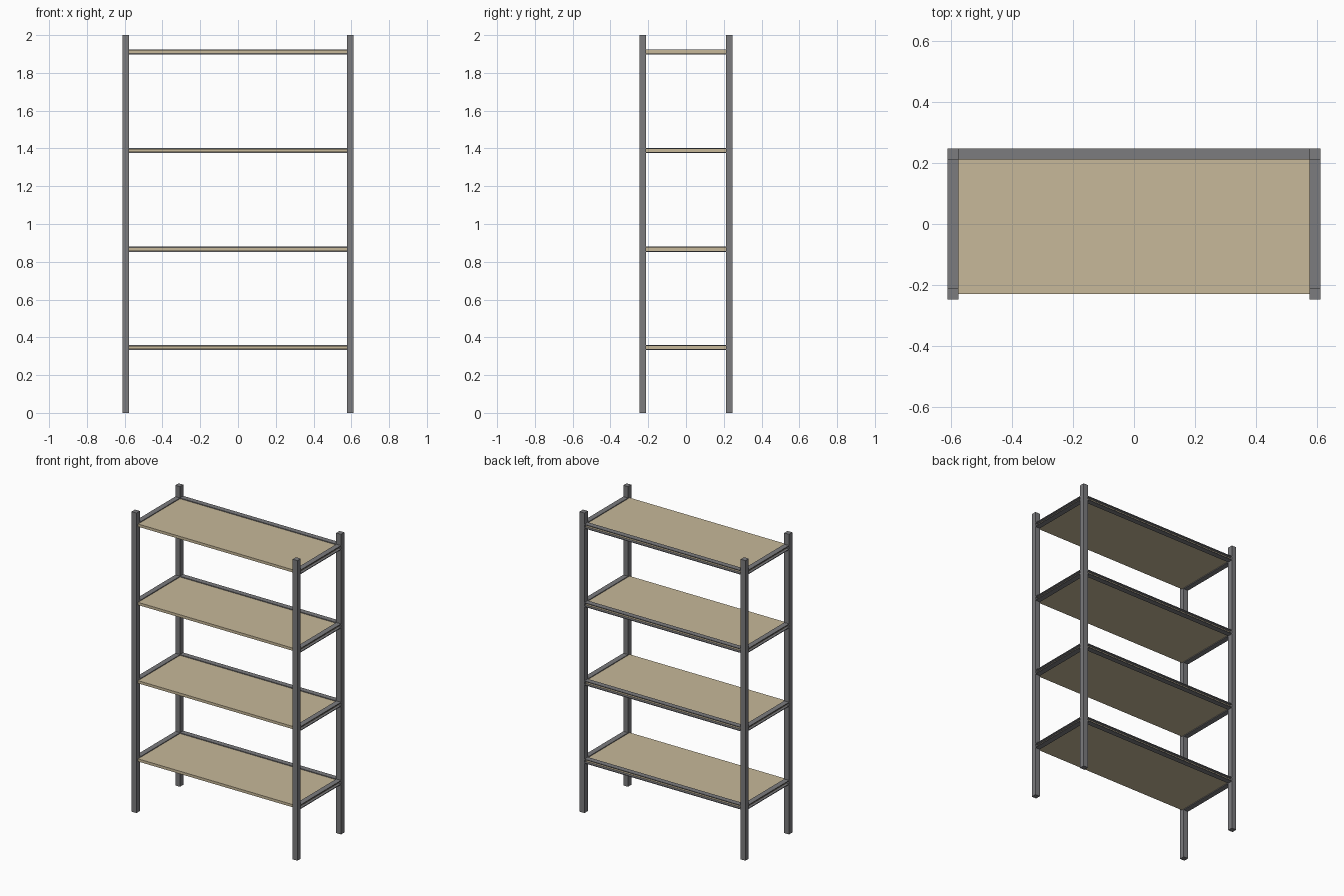
import bpy

if "Cube" in bpy.data.objects:
    bpy.data.objects.remove(bpy.data.objects["Cube"])

W, D, H = 1.222, 0.494, 2.0      # overall size
P = 0.035                        # post and rail width
PANEL_T, FLANGE_T = 0.018, 0.005
LEVELS = [0.346, 0.867, 1.389, 1.911]


def material(name, color):
    m = bpy.data.materials.new(name)
    m.diffuse_color = color
    m.use_nodes = True
    m.node_tree.nodes["Principled BSDF"].inputs["Base Color"].default_value = m.diffuse_color
    return m


steel = material("dark_steel", (0.2, 0.2, 0.21, 1))
wood = material("pale_wood", (0.57, 0.48, 0.32, 1))


def box(name, center, size, mat):
    bpy.ops.mesh.primitive_cube_add(size=1, location=center)
    ob = bpy.context.object
    ob.name = name
    ob.scale = size
    bpy.ops.object.transform_apply(location=False, rotation=False, scale=True)
    ob.data.materials.append(mat)
    return ob


px, py = (W - P) / 2, (D - P) / 2    # post centre lines

# Four full-height corner posts
for sx in (-1, 1):
    for sy, label in ((-1, "front"), (1, "back")):
        box(label + "_post", (sx * px, sy * py, H / 2), (P, P, H), steel)

for z in LEVELS:
    # Wooden shelf reaching the middle of the posts
    box("shelf_panel", (0, 0, z), (2 * px, 2 * py, PANEL_T), wood)
    # Flat steel strips clamping the shelf above and below, open at the front
    for s, label in ((-1, "lower"), (1, "upper")):
        zf = z + s * (PANEL_T + FLANGE_T) / 2
        box(label + "_back_rail", (0, py, zf), (W - 2 * P, P, FLANGE_T), steel)
        for sx in (-1, 1):
            box(label + "_side_rail", (sx * px, 0, zf), (P, D - 2 * P, FLANGE_T), steel)
